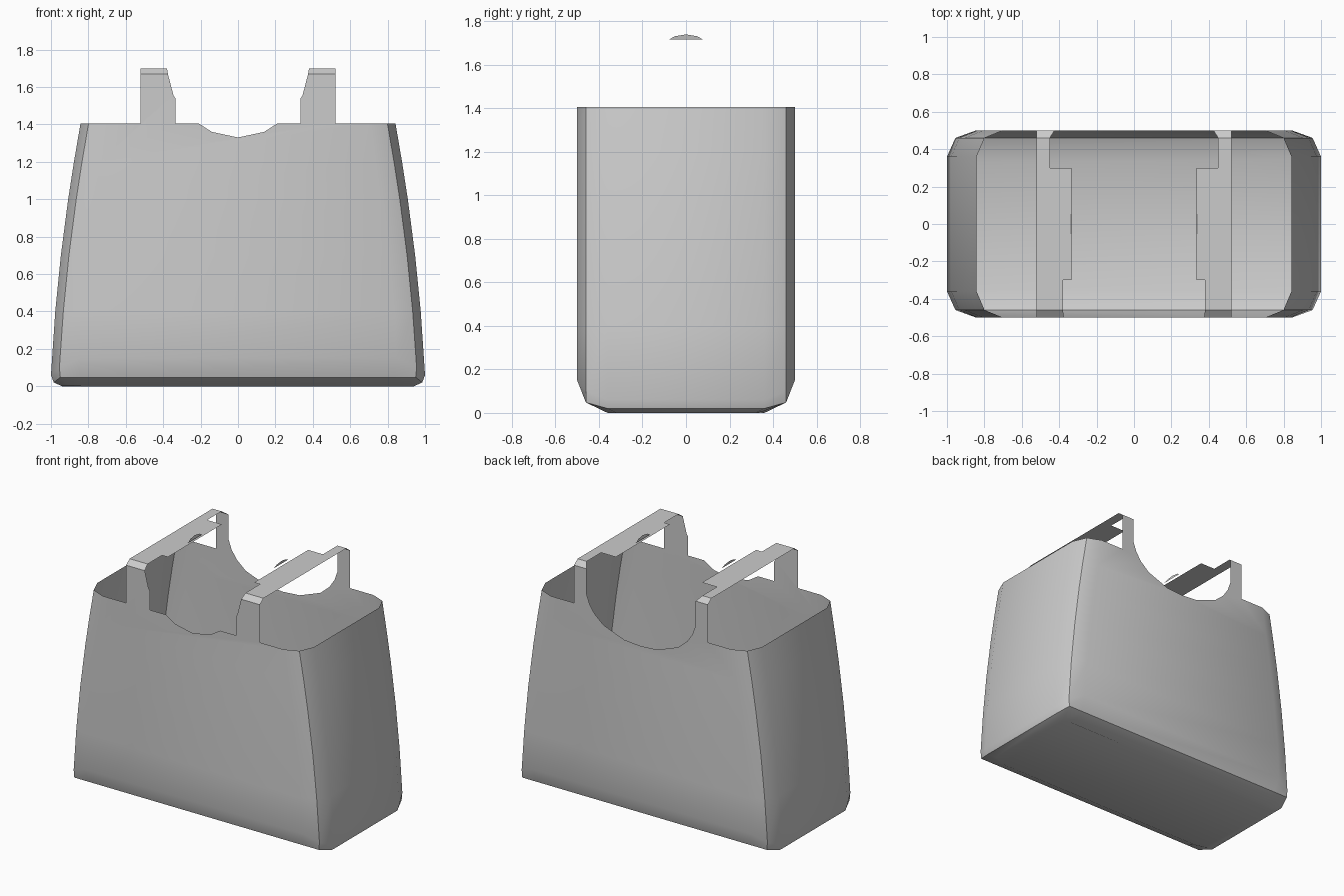
import bpy, bmesh, math

cube = bpy.data.objects.get("Cube")
if cube:
    bpy.data.objects.remove(cube, do_unlink=True)

grey = bpy.data.materials.new("plain_grey")
grey.use_nodes = True
colour = (0.6, 0.6, 0.6, 1)
grey.diffuse_color = colour
grey.node_tree.nodes["Principled BSDF"].inputs["Base Color"].default_value = colour

RIM = 1.405
STRAP_LOW, STRAP_TOP = 1.67, 1.70   # strap chamfer heights
DEPTH, CHAMFER = 0.5, 0.46          # wall and chamfer positions along y
OUTER = 0.52                        # outer edge of the straps


def finish(name, bm):
    """Turn a bmesh into a grey, smooth-shaded object."""
    bmesh.ops.remove_doubles(bm, verts=bm.verts, dist=0.0005)
    mesh = bpy.data.meshes.new(name)
    bm.to_mesh(mesh)
    bm.free()
    mesh.materials.append(grey)
    obj = bpy.data.objects.new(name, mesh)
    bpy.context.collection.objects.link(obj)
    bpy.ops.object.select_all(action='DESELECT')
    obj.select_set(True)
    bpy.context.view_layer.objects.active = obj
    bpy.ops.object.shade_smooth_by_angle(angle=math.radians(32))
    return obj


def add_face(bm, points):
    return bm.faces.new([bm.verts.new(p) for p in points])


def ring(a, b, c, ya, yb, yc, z, z_corner, z_side):
    """Twelve-point loop with chamfered corners, counterclockwise from front left."""
    quarter = [(a, ya, z), (b, yb, z_corner), (c, yc, z_side)]
    front_right = [(x, -y, h) for x, y, h in quarter]
    back_right = quarter[::-1]
    return (front_right + back_right
            + [(-x, y, h) for x, y, h in quarter]
            + [(-x, -y, h) for x, y, h in quarter[::-1]])


# Body loops: rounded base, then tapering walls
rings = [
    ring(0.84, 0.91, 0.94, 0.36, 0.35, 0.32, 0, 0.005, 0),
    ring(0.84, 0.95, 0.985, CHAMFER, CHAMFER, 0.36, 0.048, 0.048, 0.02),
    ring(0.845, 0.955, 1.0, DEPTH, CHAMFER, 0.36, 0.15, 0.1, 0.06),
]
for z, w in [(0.4, 0.977), (0.7, 0.947), (1.0, 0.908), (1.2, 0.877), (RIM, 0.842)]:
    rings.append(ring(w - 0.14, w - 0.043, w, DEPTH, CHAMFER, 0.36, z, z, z))

bm = bmesh.new()
add_face(bm, rings[0][::-1])
FRONT, BACK = 11, 5                 # ring segments of the broad walls
for level, (low, high) in enumerate(zip(rings, rings[1:])):
    for i in range(12):
        j = (i + 1) % 12
        if level == len(rings) - 2 and i in (FRONT, BACK):
            continue                # shaped tops are added below
        add_face(bm, [low[i], low[j], high[j], high[i]])

# Shaped wall tops: strap legs and scoops, right half from leg to centre
front_edge = [(0.375, STRAP_LOW), (0.345, 1.555), (0.335, 1.54), (0.335, RIM),
              (0.21, RIM), (0.14, 1.36)]
back_edge = [(0.425, STRAP_LOW), (0.425, 1.5), (0.40, 1.43), (0.36, 1.37),
             (0.29, 1.31), (0.13, 1.25)]
for y, edge, centre in [(-DEPTH, front_edge, 1.33), (DEPTH, back_edge, 1.24)]:
    half = [(rings[-2][0][0], rings[-2][0][2]), (rings[-1][0][0], RIM),
            (OUTER, RIM), (OUTER, STRAP_LOW)] + edge
    outline = half + [(0, centre)] + [(-x, z) for x, z in half[::-1]]
    points = [(x, y, z) for x, z in outline]
    add_face(bm, points if y < 0 else points[::-1])
finish("bag_body", bm)

# Straps across the top, with chamfered ends and a wider grip
for side, label in [(1, "left"), (-1, "right")]:
    bm = bmesh.new()
    top = [(OUTER, -CHAMFER), (OUTER, CHAMFER), (0.45, CHAMFER), (0.45, 0.3),
           (0.335, 0.3), (0.335, -0.3), (0.38, -0.3), (0.38, -CHAMFER)]
    front_end = [(OUTER, -DEPTH, STRAP_LOW), (OUTER, -CHAMFER, STRAP_TOP),
                 (0.38, -CHAMFER, STRAP_TOP), (0.375, -DEPTH, STRAP_LOW)]
    back_end = [(OUTER, CHAMFER, STRAP_TOP), (OUTER, DEPTH, STRAP_LOW),
                (0.425, DEPTH, STRAP_LOW), (0.45, CHAMFER, STRAP_TOP)]
    for points in ([(x, y, STRAP_TOP) for x, y in top], front_end, back_end):
        mirrored = [(side * x, y, z) for x, y, z in points]
        add_face(bm, mirrored[::side])
    finish(label + "_strap", bm)

    # Small curved tab above the grip
    bm = bmesh.new()
    tab = [(-0.078, 1.715), (-0.05, 1.73), (0, 1.738), (0.05, 1.73), (0.078, 1.715)]
    add_face(bm, [(side * (0.333 + 0.2 * (z - 1.715)), y, z) for y, z in tab])
    finish(label + "_grip_tab", bm)
